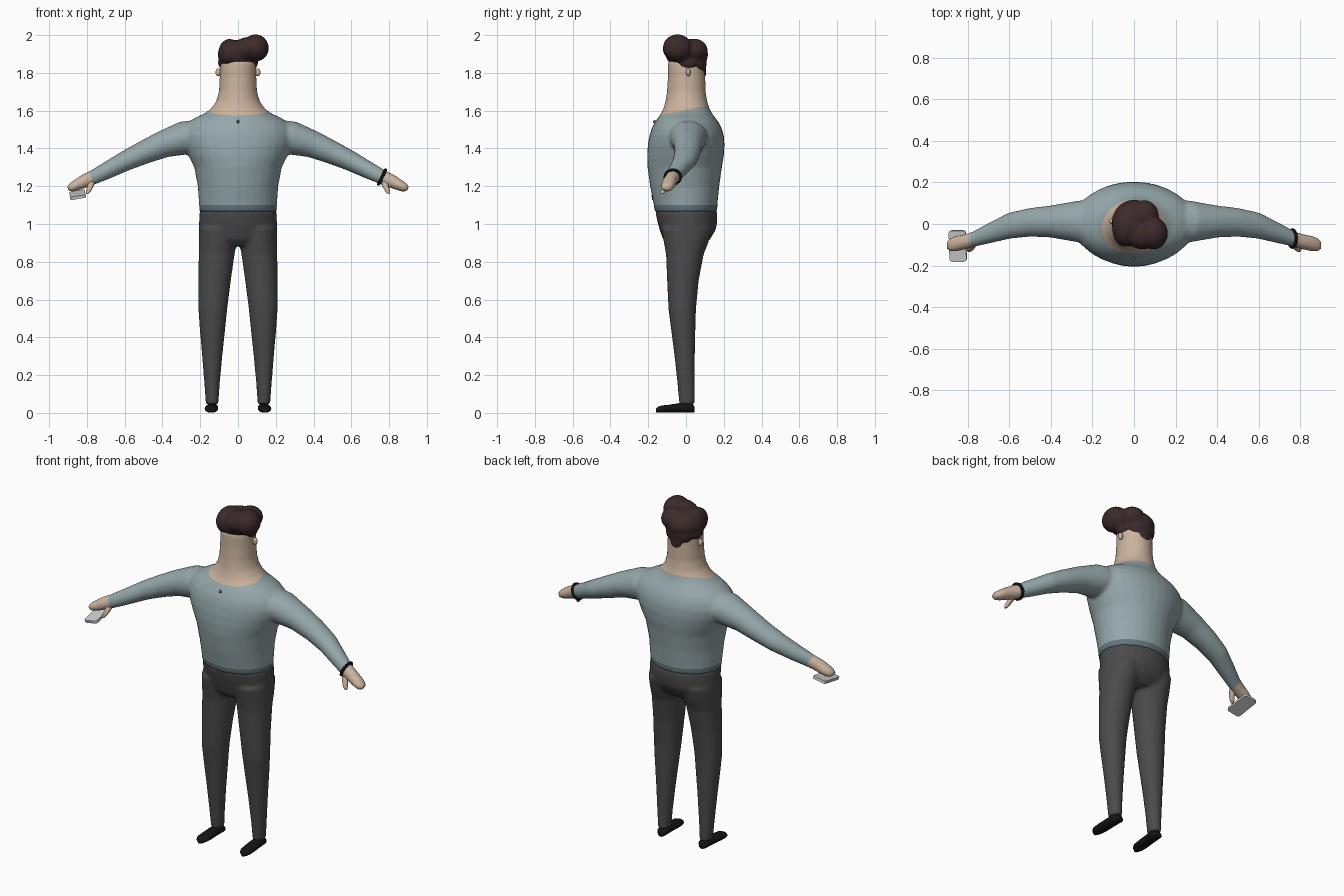
import bpy, bmesh, math
from mathutils import Vector, Matrix, Euler

if "Cube" in bpy.data.objects:
    bpy.data.objects.remove(bpy.data.objects["Cube"])


def material(name, rgb):
    m = bpy.data.materials.new(name)
    m.diffuse_color = (*rgb, 1)
    m.use_nodes = True
    m.node_tree.nodes["Principled BSDF"].inputs["Base Color"].default_value = m.diffuse_color
    return m


SKIN = material("skin", (0.60, 0.45, 0.34))
SWEATER = material("sweater grey blue", (0.30, 0.385, 0.40))
HEM = material("hem slate", (0.13, 0.18, 0.21))
PANTS = material("charcoal", (0.07, 0.07, 0.07))
HAIR = material("dark brown", (0.045, 0.023, 0.023))
BLACK = material("black", (0.007, 0.007, 0.007))
METAL = material("light grey", (0.62, 0.62, 0.63))
X, Y, Z = Vector((1, 0, 0)), Vector((0, 1, 0)), Vector((0, 0, 1))


def tube(bm, rings, u, v, n=32):
    """Capped loft through (centre, radius along u, radius along v)."""
    loops = []
    for c, ru, rv in rings:
        loops.append([bm.verts.new(Vector(c) + u * ru * math.cos(2 * math.pi * i / n)
                                   + v * rv * math.sin(2 * math.pi * i / n)) for i in range(n)])
    for a, b in zip(loops, loops[1:]):
        for i in range(n):
            bm.faces.new((a[i], a[(i + 1) % n], b[(i + 1) % n], b[i]))
    bm.faces.new(loops[0][::-1])
    bm.faces.new(loops[-1])


def ball(bm, c, r, rot=(0, 0, 0)):
    m = Matrix.LocRotScale(Vector(c), Euler(rot), Vector(r))
    bmesh.ops.create_uvsphere(bm, u_segments=24, v_segments=16, radius=1, matrix=m)


def finish(name, bm, *mats, voxel=0, smooth=4):
    """Make an object; with voxel set, fuse its parts into one smooth skin."""
    bmesh.ops.recalc_face_normals(bm, faces=bm.faces)
    me = bpy.data.meshes.new(name)
    bm.to_mesh(me)
    bm.free()
    ob = bpy.data.objects.new(name, me)
    bpy.context.collection.objects.link(ob)
    if voxel:
        r = ob.modifiers.new("fuse", 'REMESH')
        r.mode, r.voxel_size = 'VOXEL', voxel
        s = ob.modifiers.new("soften", 'SMOOTH')
        s.iterations, s.factor = smooth, 0.5
        dg = bpy.context.evaluated_depsgraph_get()
        ob.data = bpy.data.meshes.new_from_object(ob.evaluated_get(dg))
        ob.modifiers.clear()
    ob.data.materials.clear()
    for m in mats:
        ob.data.materials.append(m)
    bpy.ops.object.select_all(action='DESELECT')
    ob.select_set(True)
    bpy.context.view_layer.objects.active = ob
    bpy.ops.object.shade_smooth_by_angle(angle=math.radians(50))
    return ob


# Upper body: torso, neck and head as (z, half width, front y, back y)
bm = bmesh.new()
profile = [(1.063, .205, -.166, .166), (1.10, .206, -.17, .166), (1.2, .213, -.19, .176),
           (1.3, .232, -.204, .19), (1.36, .262, -.206, .2), (1.42, .288, -.202, .204),
           (1.47, .298, -.193, .2), (1.51, .287, -.18, .188), (1.54, .262, -.163, .172),
           (1.565, .222, -.147, .153), (1.585, .178, -.132, .138), (1.61, .143, -.12, .125),
           (1.65, .115, -.108, .112), (1.7, .101, -.101, .104), (1.78, .097, -.096, .102),
           (1.85, .096, -.096, .1), (1.9, .08, -.08, .085), (1.92, .05, -.05, .05)]
tube(bm, [((0, (f + b) / 2, z), w, (b - f) / 2) for z, w, f, b in profile], X, Y)

# Arms and mitten hands: centre, y radius, thickness radius
arm = [((.15, .01, 1.465), .11, .1), ((.27, .012, 1.457), .1, .093), ((.4, .012, 1.42), .077, .072),
       ((.5, .008, 1.378), .069, .062), ((.6, -.008, 1.332), .063, .053), ((.7, -.045, 1.28), .049, .045),
       ((.775, -.074, 1.243), .037, .038), ((.815, -.086, 1.226), .037, .036),
       ((.855, -.094, 1.206), .038, .03), ((.885, -.1, 1.191), .033, .024), ((.9, -.102, 1.185), .02, .014)]
for s in (1, -1):
    tube(bm, [((c[0] * s, c[1], c[2]), a, b) for c, a, b in arm], Y, Vector((.43 * s, 0, .9)))
body = finish("upper_body", bm, SWEATER, SKIN, HEM, voxel=.01)

# Colour borders: collar, wrists and hem are cut cleanly and filled by side
cuts = [(Vector((0, 0, 1.603)), Vector((0, -.2, 1)), 1), (Vector((0, 0, 1.1)), -Z, 2)]
cuts += [(Vector((.775 * s, 0, 1.243)), Vector((.9 * s, 0, -.43)), 1) for s in (1, -1)]
bm = bmesh.new()
bm.from_mesh(body.data)
for p, n, _ in cuts:
    bmesh.ops.bisect_plane(bm, geom=bm.verts[:] + bm.edges[:] + bm.faces[:], plane_co=p, plane_no=n)
for f in bm.faces:
    c = f.calc_center_median()
    for p, n, idx in cuts:
        on_arm = abs(c.x) > .6
        if (c - p).dot(n) > 0 and on_arm == (abs(p.x) > .6) and (not on_arm or c.x * p.x > 0):
            f.material_index = idx
bm.to_mesh(body.data)
bm.free()

# Trousers: hips fused with two tapering legs
bm = bmesh.new()
hips = [(1.07, .204, -.163, .165), (1.02, .206, -.153, .166), (.97, .207, -.14, .158),
        (.92, .206, -.122, .128), (.885, .17, -.09, .09)]
tube(bm, [((0, (f + b) / 2, z), w, (b - f) / 2) for z, w, f, b in hips], X, Y)
leg = [(.98, .01, .206, -.13, .14), (.9, .008, .208, -.117, .118), (.84, .018, .208, -.106, .094),
       (.7, .038, .21, -.1, .067), (.55, .057, .21, -.093, .053), (.45, .067, .203, -.08, .05),
       (.3, .083, .19, -.061, .047), (.15, .097, .178, -.045, .046), (.045, .104, .17, -.036, .046)]
for s in (1, -1):
    tube(bm, [((s * (a + b) / 2, (f + k) / 2, z), (b - a) / 2, (k - f) / 2)
              for z, a, b, f, k in leg], X, Y)
finish("trousers", bm, PANTS, voxel=.01)

# Shoes: (y, half width, height)
shoe = [(.046, .018, .03), (.035, .029, .046), (0, .032, .052), (-.04, .033, .05),
        (-.09, .036, .042), (-.13, .034, .038), (-.15, .025, .031), (-.16, .01, .018)]
for s, side in ((1, "left"), (-1, "right")):
    bm = bmesh.new()
    tube(bm, [((s * (.137 - y * .04), y, h / 2 + .001), w, h / 2) for y, w, h in shoe], X, Z, 20)
    finish(side + "_shoe", bm, BLACK)

    # Ears and thumbs
    bm = bmesh.new()
    ball(bm, (s * .104, .012, 1.803), (.015, .012, .021))
    finish(side + "_ear", bm, SKIN)
    bm = bmesh.new()
    thumb = [((.775, -.095, 1.222), .018, .018), ((.783, -.112, 1.195), .016, .016),
             ((.793, -.122, 1.172), .013, .013), ((.799, -.126, 1.158), .007, .007)]
    tube(bm, [((s * c[0], c[1], c[2]), a, b) for c, a, b in thumb], X, Y, 16)
    finish(side + "_thumb", bm, SKIN)

# Hair: cap, swept quiff and pointed nape fused together
bm = bmesh.new()
ball(bm, (0, .005, 1.897), (.108, .113, .078))
ball(bm, (-.045, -.02, 1.905), (.06, .09, .075))
ball(bm, (.095, -.045, 1.933), (.068, .078, .072), (0, -.35, 0))
ball(bm, (.04, -.05, 1.925), (.08, .073, .062), (0, -.3, 0))
ball(bm, (.05, .04, 1.92), (.07, .075, .062))
ball(bm, (0, .062, 1.855), (.085, .048, .065))
ball(bm, (0, .078, 1.81), (.045, .03, .055))
for s in (1, -1):
    ball(bm, (s * .082, .01, 1.855), (.024, .05, .035))
finish("hair", bm, HAIR, voxel=.008, smooth=8)

# Beaded bracelet on the left wrist
bm = bmesh.new()
for i in range(18):
    a = 2 * math.pi * i / 18
    p = Vector((.763, -.07, 1.249)) + Y * .041 * math.cos(a) + Vector((.43, 0, .9)) * .042 * math.sin(a)
    bmesh.ops.create_icosphere(bm, subdivisions=2, radius=.009, matrix=Matrix.Translation(p))
finish("bracelet", bm, BLACK)

# Small pin on the chest
bm = bmesh.new()
ball(bm, (0, -.166, 1.542), (.007, .008, .009))
finish("chest_pin", bm, HEM)

# Flat handset held in the right hand, rounded at its corners
bm = bmesh.new()
bmesh.ops.create_cube(bm, size=1, matrix=Matrix.Diagonal((.083, .152, .016, 1)))
bmesh.ops.bevel(bm, geom=[e for e in bm.edges if abs(e.verts[0].co.z - e.verts[1].co.z) > .01],
                offset=.014, segments=4, profile=.5, affect='EDGES')
bm.transform(Matrix.LocRotScale(Vector((-.849, -.106, 1.155)),
                                Euler((math.radians(11), math.radians(-10), 0)), None))
finish("handset", bm, METAL)
